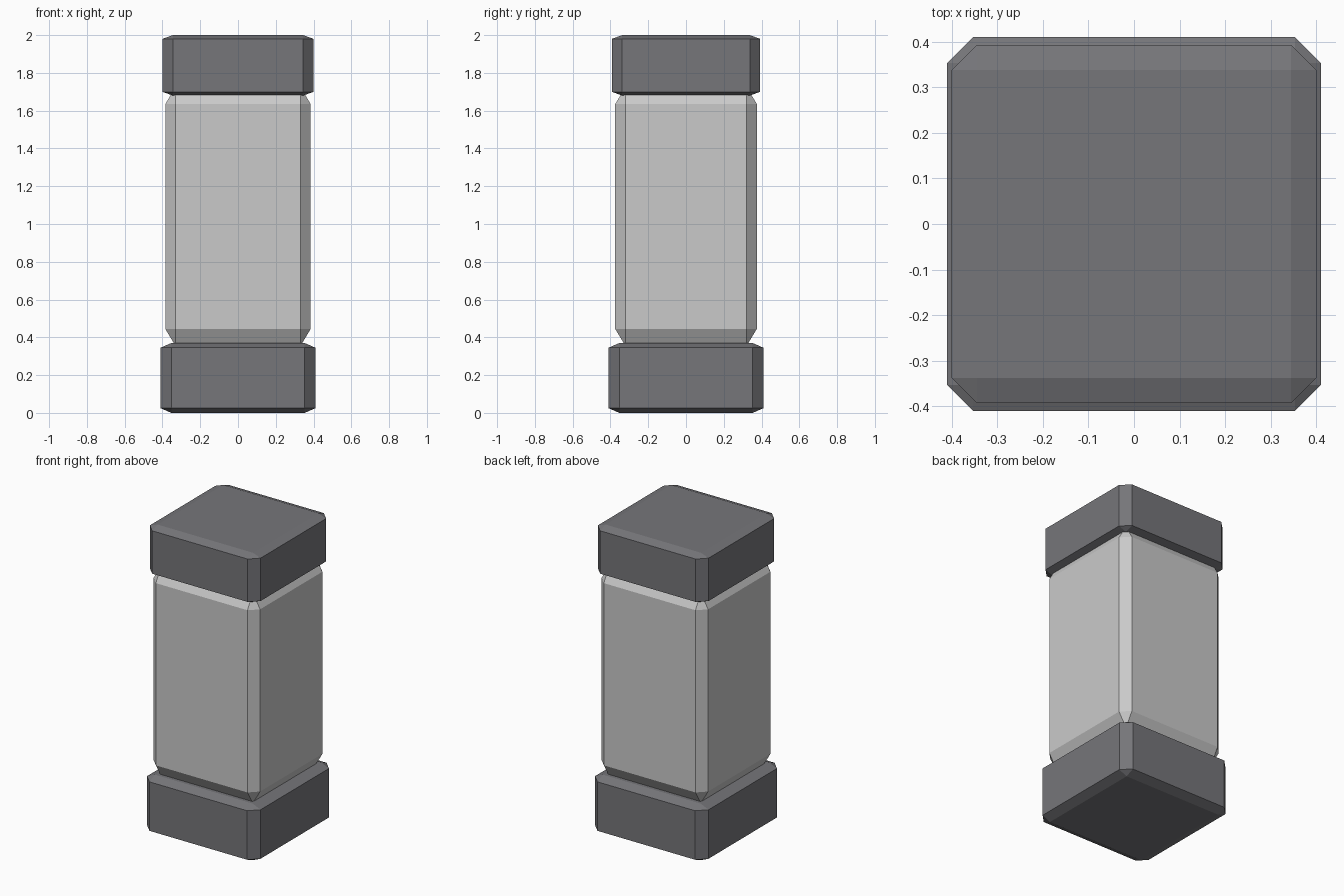
import bpy
import bmesh
from mathutils import Matrix

old = bpy.data.objects.get("Cube")
if old:
    bpy.data.objects.remove(old, do_unlink=True)


def make_material(name, rgb):
    mat = bpy.data.materials.new(name)
    mat.use_nodes = True
    color = (*rgb, 1.0)
    mat.diffuse_color = color
    bsdf = next(n for n in mat.node_tree.nodes if n.type == "BSDF_PRINCIPLED")
    bsdf.inputs["Base Color"].default_value = color
    return mat


def bevelled_block(name, half_x, half_y, z0, z1, bevel_xy, bevel_z, mat):
    """Box with single-segment bevels, stretched in z so the end bevels differ."""
    stretch = bevel_z / bevel_xy
    bm = bmesh.new()
    bmesh.ops.create_cube(bm, size=1)
    bmesh.ops.scale(bm, vec=(2 * half_x, 2 * half_y, (z1 - z0) / stretch), verts=bm.verts)
    bmesh.ops.bevel(bm, geom=list(bm.edges), offset=bevel_xy, segments=1,
                    affect="EDGES", profile=0.5)
    bmesh.ops.scale(bm, vec=(1, 1, stretch), verts=bm.verts)
    bmesh.ops.transform(bm, matrix=Matrix.Translation((0, 0, (z0 + z1) / 2)), verts=bm.verts)
    bmesh.ops.recalc_face_normals(bm, faces=bm.faces)
    mesh = bpy.data.meshes.new(name)
    bm.to_mesh(mesh)
    bm.free()
    mesh.materials.append(mat)
    obj = bpy.data.objects.new(name, mesh)
    bpy.context.collection.objects.link(obj)
    return obj


dark_grey = make_material("dark_grey", (0.18, 0.18, 0.193))
light_grey = make_material("light_grey", (0.59, 0.59, 0.59))

# Foot block, main shaft (ends sunk into the blocks), and top cap
bevelled_block("base", 0.41, 0.41, 0.0, 0.37, 0.057, 0.025, dark_grey)
bevelled_block("shaft", 0.385, 0.375, 0.355, 1.725, 0.054, 0.09, light_grey)
bevelled_block("cap", 0.40, 0.393, 1.68, 2.0, 0.055, 0.02, dark_grey)
